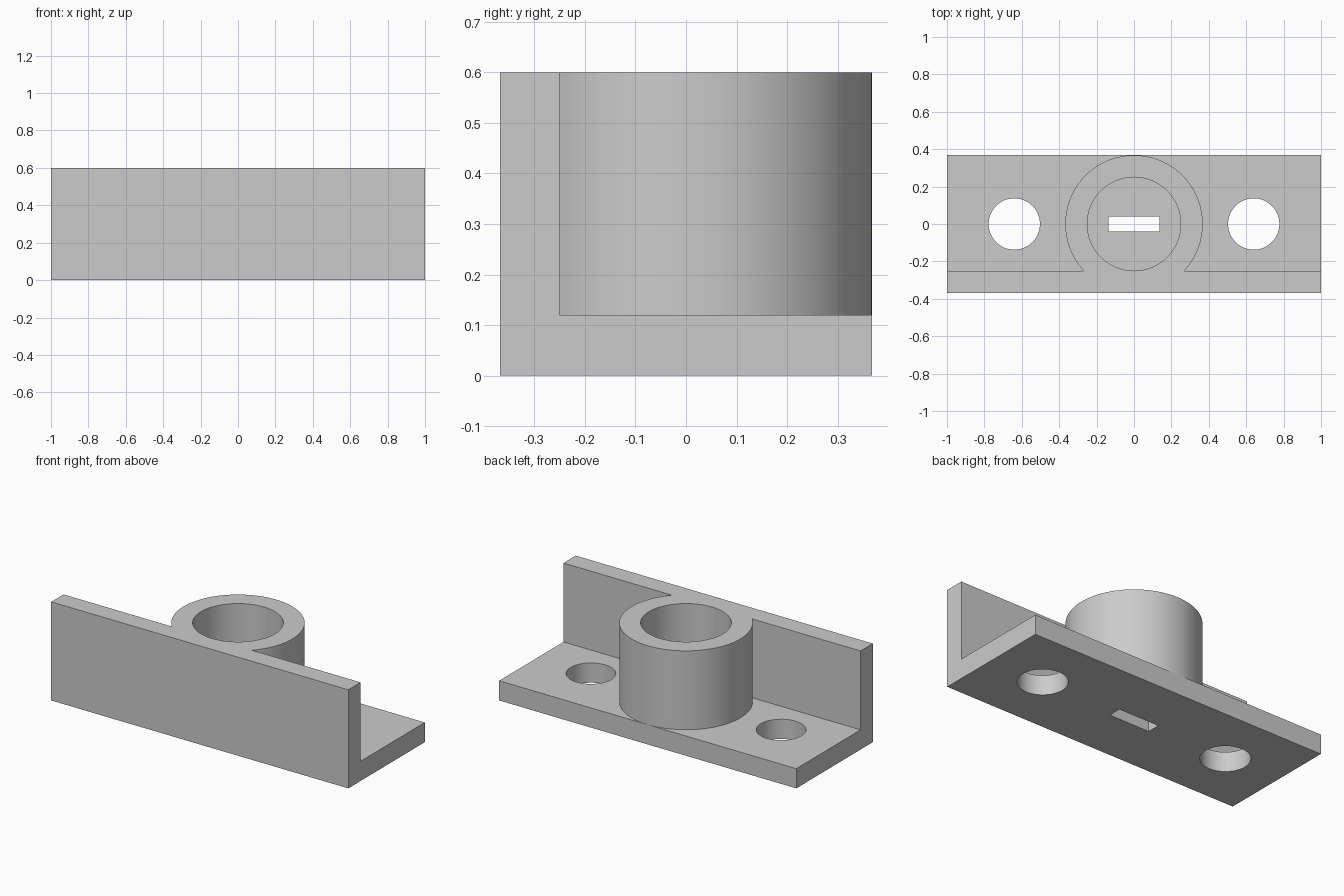
import bpy
import bmesh
import math
from mathutils import Matrix, Vector

if "Cube" in bpy.data.objects:
    bpy.data.objects.remove(bpy.data.objects["Cube"], do_unlink=True)

HALF_X, HALF_Y, HEIGHT = 1.0, 0.368, 0.6
BASE, WALL_Y = 0.12, -0.25

grey = bpy.data.materials.new("plain grey")
grey.use_nodes = True
colour = (0.6, 0.6, 0.6, 1)
grey.diffuse_color = colour
grey.node_tree.nodes["Principled BSDF"].inputs["Base Color"].default_value = colour


def make_object(name, bm):
    bmesh.ops.recalc_face_normals(bm, faces=bm.faces)
    mesh = bpy.data.meshes.new(name)
    bm.to_mesh(mesh)
    bm.free()
    mesh.materials.append(grey)
    obj = bpy.data.objects.new(name, mesh)
    bpy.context.collection.objects.link(obj)
    return obj


def cylinder(name, x, radius, z0, z1):
    bm = bmesh.new()
    bmesh.ops.create_cone(bm, cap_ends=True, segments=96, radius1=radius,
                          radius2=radius, depth=z1 - z0,
                          matrix=Matrix.Translation((x, 0, (z0 + z1) / 2)))
    return make_object(name, bm)


def combine(target, tool, operation):
    """Apply an exact boolean and discard the tool."""
    mod = target.modifiers.new(tool.name, "BOOLEAN")
    mod.operation, mod.solver, mod.object = operation, "EXACT", tool
    bpy.context.view_layer.objects.active = target
    bpy.ops.object.modifier_apply(modifier=mod.name)
    bpy.data.objects.remove(tool, do_unlink=True)


# L-shaped bracket: base plate and front wall from one profile
profile = [(-HALF_Y, 0), (HALF_Y, 0), (HALF_Y, BASE),
           (WALL_Y, BASE), (WALL_Y, HEIGHT), (-HALF_Y, HEIGHT)]
bm = bmesh.new()
end = bm.faces.new([bm.verts.new((-HALF_X, y, z)) for y, z in profile])
side = bmesh.ops.extrude_face_region(bm, geom=[end])
bmesh.ops.translate(bm, vec=Vector((2 * HALF_X, 0, 0)),
                    verts=[v for v in side["geom"] if isinstance(v, bmesh.types.BMVert)])
bracket = make_object("bracket_with_socket", bm)

# Round socket, bored down to the base plate
combine(bracket, cylinder("socket", 0, HALF_Y - 0.0005, BASE / 2, HEIGHT), "UNION")
combine(bracket, cylinder("socket_bore", 0, 0.25, BASE, HEIGHT + 0.1), "DIFFERENCE")

# Mounting holes on both sides
for x in (-0.64, 0.64):
    combine(bracket, cylinder("mounting_hole", x, 0.137, -0.1, BASE + 0.1), "DIFFERENCE")

# Slot through the socket floor
bm = bmesh.new()
bmesh.ops.create_cube(bm, size=1, matrix=Matrix.Diagonal((0.272, 0.08, 0.5, 1)))
combine(bracket, make_object("slot", bm), "DIFFERENCE")

# Smooth round walls, crisp edges
bpy.ops.object.select_all(action="DESELECT")
bracket.select_set(True)
bpy.context.view_layer.objects.active = bracket
bpy.ops.object.shade_smooth_by_angle(angle=math.radians(30))
